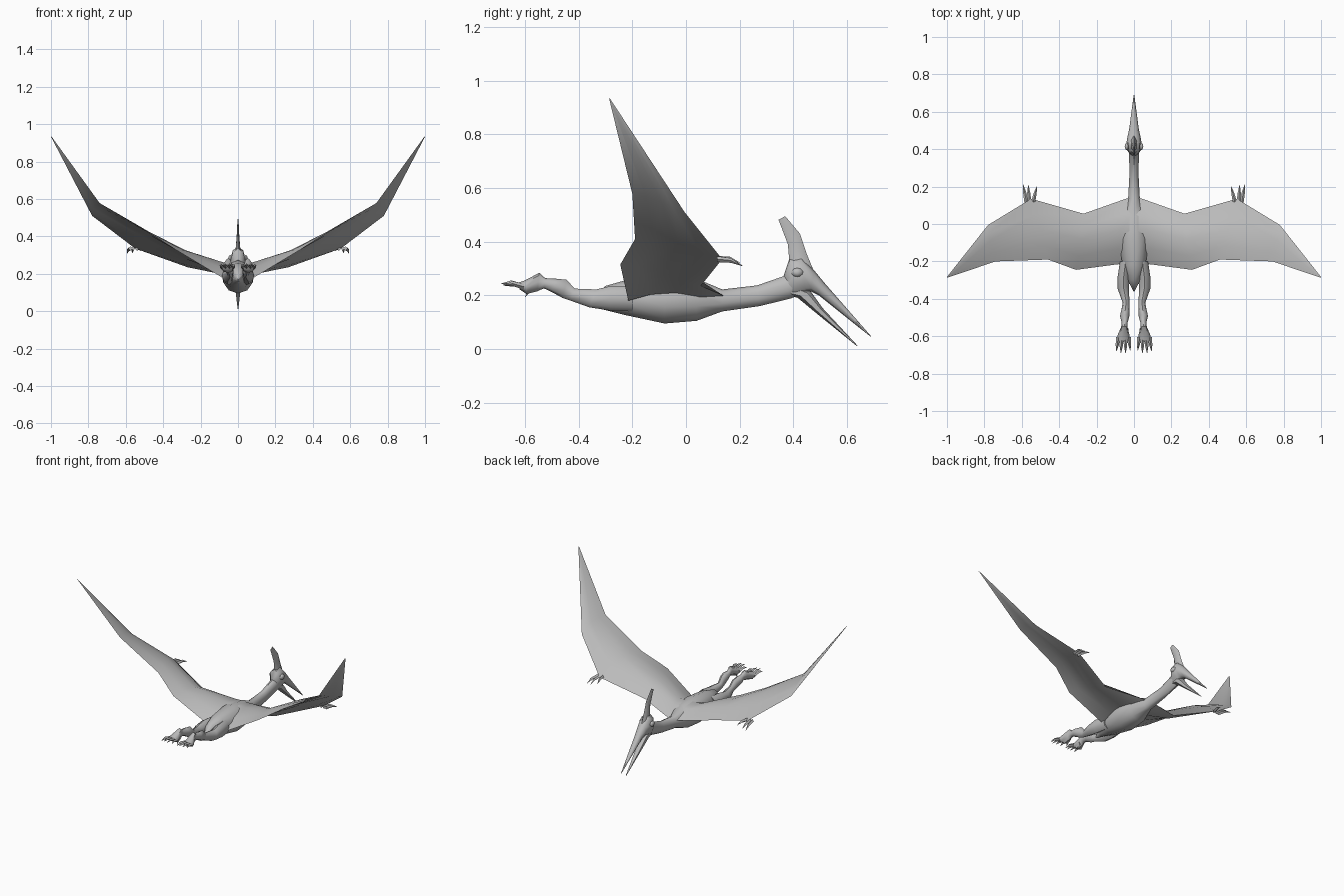
import bpy, bmesh, math
from mathutils import Vector

grey = bpy.data.materials.new("stone_grey")
grey.diffuse_color = (0.5, 0.5, 0.5, 1)


def finish(name, bm, angle=50, mirror=False):
    bmesh.ops.recalc_face_normals(bm, faces=bm.faces)
    me = bpy.data.meshes.new(name)
    bm.to_mesh(me)
    bm.free()
    ob = bpy.data.objects.new(name, me)
    bpy.context.collection.objects.link(ob)
    me.materials.append(grey)
    bpy.ops.object.select_all(action='DESELECT')
    bpy.context.view_layer.objects.active = ob
    ob.select_set(True)
    bpy.ops.object.shade_smooth_by_angle(angle=math.radians(angle))
    if mirror:
        ob.modifiers.new("mirror", 'MIRROR').use_mirror_merge = False
    return ob


def skin(bm, rings):
    """Bridge rings of points and cap both ends."""
    loops = [[bm.verts.new(p) for p in r] for r in rings]
    n = len(loops[0])
    for a, b in zip(loops, loops[1:]):
        for i in range(n):
            j = (i + 1) % n
            bm.faces.new((a[i], a[j], b[j], b[i]))
    bm.faces.new(loops[0])
    bm.faces.new(loops[-1])


def loft(name, sections, sides=8, mirror=False, angle=50):
    """Each section: top y, top z, bottom y, bottom z, half width, centre x."""
    rings = []
    for ty, tz, by, bz, w, cx in sections:
        ring = []
        for i in range(sides):
            a = 2 * math.pi * i / sides
            t = 0.5 + 0.5 * math.cos(a)
            ring.append((cx + w * math.sin(a), by + (ty - by) * t, bz + (tz - bz) * t))
        rings.append(ring)
    bm = bmesh.new()
    skin(bm, rings)
    return finish(name, bm, angle, mirror)


def spikes(name, base, tips, r):
    """Tapered digits that bend slightly between a shared base and their tips."""
    bm = bmesh.new()
    for off, tip in tips:
        s, e = Vector(base) + Vector((off, 0, 0)), Vector(tip)
        m = s.lerp(e, 0.55) + Vector((0, 0, r * 0.8))
        rings = []
        for c, k in ((s, 1), (m, 0.8), (e, 0.08)):
            rings.append([c + Vector((r * k * math.sin(a), 0, r * k * math.cos(a)))
                          for a in (0, 1.571, 3.142, 4.712)])
        skin(bm, rings)
    return finish(name, bm, 50, True)


# Torso, tail and neck
loft("body", [
    (-.36, .175, -.36, .158, .003, 0),
    (-.30, .235, -.30, .145, .035, 0),
    (-.22, .258, -.22, .125, .065, 0),
    (-.08, .272, -.08, .095, .085, 0),
    (.04, .262, .04, .105, .075, 0),
    (.135, .222, .135, .140, .033, 0),
    (.265, .237, .275, .160, .025, 0),
    (.36, .270, .39, .188, .028, 0),
    (.40, .30, .42, .20, .03, 0)], 10)

# Skull running into the upper beak
loft("head_and_upper_beak", [
    (.365, .275, .385, .195, .022, 0),
    (.385, .335, .41, .195, .040, 0),
    (.43, .345, .445, .205, .040, 0),
    (.478, .293, .465, .215, .034, 0),
    (.515, .248, .495, .200, .026, 0),
    (.69, .048, .688, .046, .002, 0)])
loft("lower_jaw", [
    (.40, .24, .39, .195, .026, 0),
    (.465, .215, .415, .192, .028, 0),
    (.51, .152, .49, .130, .019, 0),
    (.64, .012, .638, .010, .002, 0)], 6)

# Thin blade crest; the width runs across x
loft("crest", [
    (.475, .295, .385, .295, .022, 0),
    (.452, .35, .385, .33, .013, 0),
    (.425, .43, .38, .39, .007, 0),
    (.37, .495, .345, .482, .003, 0)], 6)

# Eye bumps under the brow
bm = bmesh.new()
bmesh.ops.create_uvsphere(bm, u_segments=8, v_segments=5, radius=.017)
for v in bm.verts:
    v.co = Vector((v.co.x * .8 + .037, v.co.y * 1.3 + .415, v.co.z + .285))
finish("eye", bm, 50, True)

# Cambered wing: leading edge, crest of the camber, trailing edge, thickness
stations = [
    ((.00, .14, .19), (.00, -.04, .262), (.00, -.22, .19), .08),
    ((.035, .138, .20), (.07, -.03, .258), (.085, -.215, .18), .06),
    ((.27, .055, .235), (.28, -.08, .325), (.31, -.245, .315), .05),
    ((.55, .135, .335), (.50, -.03, .430), (.46, -.19, .41), .04),
    ((.78, -.005, .51), (.77, -.09, .565), (.74, -.20, .578), .02),
    ((1.0, -.283, .933), (.999, -.285, .934), (.998, -.287, .935), .002)]
rings = []
for le, mid, te, th in stations:
    le, mid, te = Vector(le), Vector(mid), Vector(te)
    drop = Vector((th * .35, 0, -th))
    front, rear = le.lerp(mid, .5), mid.lerp(te, .55)
    rise = Vector((0, 0, th * .35))
    rings.append([le, front + rise, mid, rear + rise * .5, te,
                  rear + drop * .2, mid + drop * .8, front + drop * .6])
bm = bmesh.new()
skin(bm, rings)
finish("wing", bm, 60, True)

# Wing hand with three clawed fingers
spikes("wing_claws", (.555, .115, .335), [
    (-.015, (.52, .20, .322)), (.005, (.565, .208, .312)), (.02, (.592, .21, .310))], .011)

# Hind leg: thigh, knee, calf, ankle
loft("hind_leg", [
    (-.20, .235, -.20, .14, .030, .045),
    (-.28, .235, -.28, .143, .032, .055),
    (-.335, .222, -.36, .155, .030, .057),
    (-.415, .225, -.43, .180, .018, .042),
    (-.445, .258, -.46, .190, .021, .045),
    (-.485, .262, -.50, .212, .025, .050),
    (-.525, .264, -.53, .226, .016, .050),
    (-.547, .284, -.555, .215, .017, .052),
    (-.60, .256, -.595, .205, .033, .056),
    (-.625, .247, -.62, .222, .034, .057)], 8, True)

# Foot toes trailing behind
spikes("toes", (.056, -.605, .232), [
    (-.028, (.02, -.675, .235)), (-.010, (.045, -.69, .243)),
    (.010, (.070, -.69, .243)), (.028, (.094, -.68, .238))], .011)
spikes("heel_claw", (.04, -.56, .228), [(0, (.035, -.60, .195))], .010)
